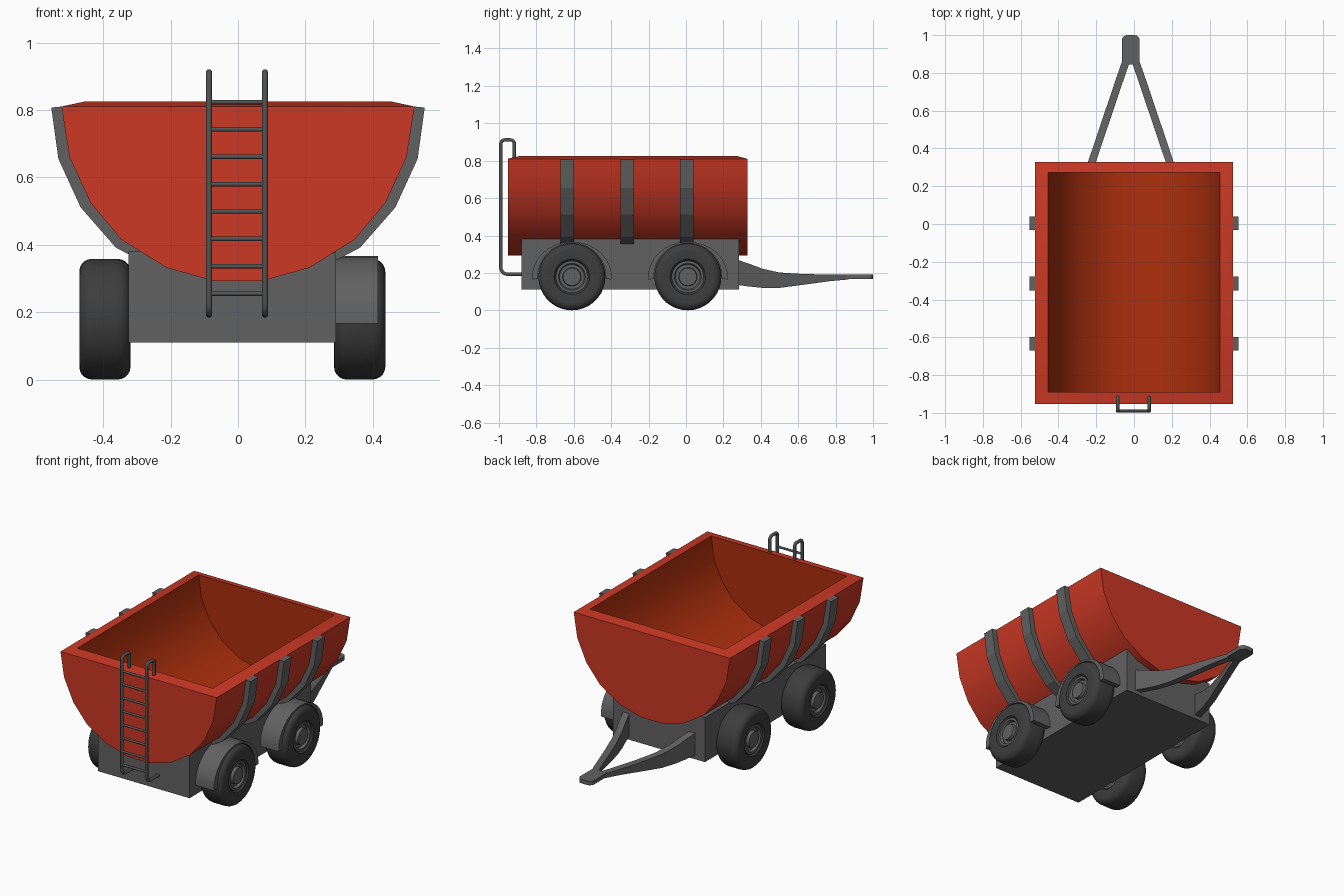
import bpy, bmesh, math

if "Cube" in bpy.data.objects:
    bpy.data.objects.remove(bpy.data.objects["Cube"])

CX = -0.017   # the running gear sits slightly left of the tub


def mat(name, r, g, b):
    m = bpy.data.materials.new(name)
    m.diffuse_color = (r, g, b, 1)
    m.use_nodes = True
    m.node_tree.nodes["Principled BSDF"].inputs["Base Color"].default_value = m.diffuse_color
    return m


RED = mat("red paint", 0.60, 0.040, 0.018)
INSIDE = mat("rust inside", 0.42, 0.029, 0.004)
GREY = mat("frame grey", 0.12, 0.12, 0.12)
STEEL = mat("ladder grey", 0.085, 0.09, 0.09)
RUBBER = mat("tyre black", 0.046, 0.046, 0.046)


def finish(bm, name, mats, angle=None):
    bmesh.ops.recalc_face_normals(bm, faces=bm.faces)
    me = bpy.data.meshes.new(name)
    bm.to_mesh(me)
    bm.free()
    for m in mats:
        me.materials.append(m)
    if angle:
        for p in me.polygons:
            p.use_smooth = True
        me.set_sharp_from_angle(angle=math.radians(angle))
    ob = bpy.data.objects.new(name, me)
    bpy.context.collection.objects.link(ob)
    return ob


def prism(name, pts, axis, a, b, m, angle=None):
    """Extrude a closed 2D outline along x (pts are y,z), y (x,z) or z (x,y)."""
    place = {"x": lambda p, t: (t, *p), "y": lambda p, t: (p[0], t, p[1]),
             "z": lambda p, t: (*p, t)}[axis]
    bm = bmesh.new()
    lo, hi = ([bm.verts.new(place(p, t)) for p in pts] for t in (a, b))
    n = len(pts)
    bm.faces.new(lo)
    bm.faces.new(hi)
    for i in range(n):
        j = (i + 1) % n
        bm.faces.new((lo[i], lo[j], hi[j], hi[i]))
    return finish(bm, name, [m], angle)


def lathe(name, prof, centre, m, n=36, angle=35):
    """Spin a closed or axis-ended (x, radius) profile about the x axis."""
    bm = bmesh.new()
    vs = [bm.verts.new((x, r, 0)) for x, r in prof]
    es = [bm.edges.new(e) for e in zip(vs, vs[1:])]
    bmesh.ops.spin(bm, geom=vs + es, axis=(1, 0, 0), cent=(0, 0, 0),
                   angle=2 * math.pi, steps=n, use_duplicate=False)
    bmesh.ops.remove_doubles(bm, verts=bm.verts, dist=0.0005)
    ob = finish(bm, name, [m], angle)
    ob.location = centre
    return ob


def tube(name, pts, r, m):
    cu = bpy.data.curves.new(name, "CURVE")
    cu.dimensions = "3D"
    cu.bevel_depth = r
    cu.bevel_resolution = 3
    cu.use_fill_caps = True
    sp = cu.splines.new("POLY")
    sp.points.add(len(pts) - 1)
    for p, co in zip(sp.points, pts):
        p.co = (*co, 1)
    cu.materials.append(m)
    ob = bpy.data.objects.new(name, cu)
    bpy.context.collection.objects.link(ob)


# Tub: one half profile, mirrored, with a thick rim and hollow inside
half = [(0.524, 0.81), (0.50, 0.66), (0.438, 0.525), (0.346, 0.415),
        (0.212, 0.332), (0.075, 0.293)]
outer = [(-x, z) for x, z in half] + half[::-1]
inner = [(x * 0.868, 0.825 - (0.81 - z) * 0.9) for x, z in outer]
bm = bmesh.new()
loops = [[bm.verts.new((x, y, z)) for x, z in prof] for prof, y in
         ((outer, -0.953), (outer, 0.328), (inner, -0.89), (inner, 0.272))]
for k in (0, 2):
    a, b = loops[k], loops[k + 1]
    faces = [bm.faces.new(a), bm.faces.new(b)]
    for i in range(len(a) - 1):
        faces.append(bm.faces.new((a[i], a[i + 1], b[i + 1], b[i])))
    for f in faces:
        f.material_index = k // 2
rings = [[l[0][0], l[0][-1], l[1][-1], l[1][0]] for l in (loops[:2], loops[2:])]
for i in range(4):
    j = (i + 1) % 4
    bm.faces.new((rings[0][i], rings[0][j], rings[1][j], rings[1][i]))
finish(bm, "tub", [RED, INSIDE], 35)

# Straps wrapping the tub sides
strap = half[:5] + [(0.225, 0.318), (0.363, 0.392), (0.467, 0.511),
                    (0.533, 0.655), (0.554, 0.807)]
for s in (-1, 1):
    for y in (-0.635, -0.315, 0.005):
        prism("strap", [(s * x, z) for x, z in strap], "y", y - 0.036, y + 0.036, GREY)

# Chassis with a saddle that follows the tub bottom
prism("chassis", [(-0.325, 0.11), (0.291, 0.11), (0.291, 0.38), (0.212, 0.335),
                  (0.075, 0.296), (-0.075, 0.296), (-0.212, 0.335), (-0.29, 0.38),
                  (-0.325, 0.38)], "y", -0.88, 0.283, GREY)

# Wheels: tyre with rounded shoulders, stepped hub
tyre = [(-0.055, 0.08), (-0.072, 0.095)]
for c, start in ((-1, 180), (1, 90)):
    for i in range(6):
        t = math.radians(start - i * 18)
        tyre.append((c * 0.038 + 0.038 * math.cos(t), 0.141 + 0.038 * math.sin(t)))
tyre += [(0.072, 0.095), (0.055, 0.08), (-0.055, 0.08)]
side = [(0.045, 0.087), (0.064, 0.085), (0.064, 0.072), (0.048, 0.066),
        (0.048, 0.05), (0.068, 0.047), (0.068, 0)]
hub = [(-x, r) for x, r in side[::-1]] + side
for x in (CX - 0.378, CX + 0.378):
    for y in (-0.61, 0.01):
        lathe("tyre", tyre, (x, y, 0.179), RUBBER)
        lathe("hub", hub, (x, y, 0.179), GREY)

# Fenders, on the right side only
for y in (-0.61, 0.01):
    arc = [math.radians(-4 + 188 * i / 16) for i in range(17)]
    pts = [(y + 0.213 * math.cos(t), 0.179 + 0.188 * math.sin(t)) for t in arc]
    pts += [(y + 0.182 * math.cos(t), 0.179 + 0.18 * math.sin(t)) for t in arc[::-1]]
    prism("fender", pts, "x", 0.28, 0.415, GREY, 35)

# Drawbar: two curved tapering beams (y, offset, bottom, top) meeting at a hitch
beam = [(0.27, 0.225, 0.136, 0.272), (0.34, 0.202, 0.127, 0.248),
        (0.41, 0.178, 0.12, 0.222), (0.50, 0.148, 0.12, 0.202),
        (0.63, 0.104, 0.137, 0.194), (0.77, 0.057, 0.156, 0.191),
        (0.87, 0.022, 0.165, 0.19)]
for s in (-1, 1):
    bm = bmesh.new()
    secs = [[bm.verts.new((CX + s * (d + w), y, z)) for w, z in
             ((-0.021, lo), (0.021, lo), (0.021, hi), (-0.021, hi))]
            for y, d, lo, hi in beam]
    bm.faces.new(secs[0])
    bm.faces.new(secs[-1])
    for a, b in zip(secs, secs[1:]):
        for i in range(4):
            j = (i + 1) % 4
            bm.faces.new((a[i], a[j], b[j], b[i]))
    finish(bm, "drawbar_beam", [GREY], 35)
tip = [(CX - 0.047, 0.845), (CX + 0.047, 0.845)]
for c, start in ((1, 0), (-1, 90)):
    for i in range(5):
        t = math.radians(start + i * 22.5)
        tip.append((CX + c * 0.019 + 0.028 * math.cos(t), 0.972 + 0.028 * math.sin(t)))
prism("hitch", tip, "z", 0.168, 0.192, GREY)


# Ladder: two hooked rails and eight rungs
def bend(cy, cz, r, a0, a1):
    return [(cy + r * math.cos(math.radians(a0 + (a1 - a0) * i / 5)),
             cz + r * math.sin(math.radians(a0 + (a1 - a0) * i / 5))) for i in range(6)]


path = ([(-0.87, 0.193)] + bend(-0.955, 0.228, 0.035, 270, 180)
        + bend(-0.97, 0.891, 0.02, 180, 90) + bend(-0.938, 0.891, 0.02, 90, 0)
        + [(-0.918, 0.815)])
for s in (-1, 1):
    tube("ladder_rail", [(s * 0.083 - 0.003, y, z) for y, z in path], 0.0095, STEEL)
for i in range(8):
    z = 0.255 + i * 0.0812
    tube("ladder_rung", [(-0.083, -0.99, z), (0.078, -0.99, z)], 0.007, STEEL)
